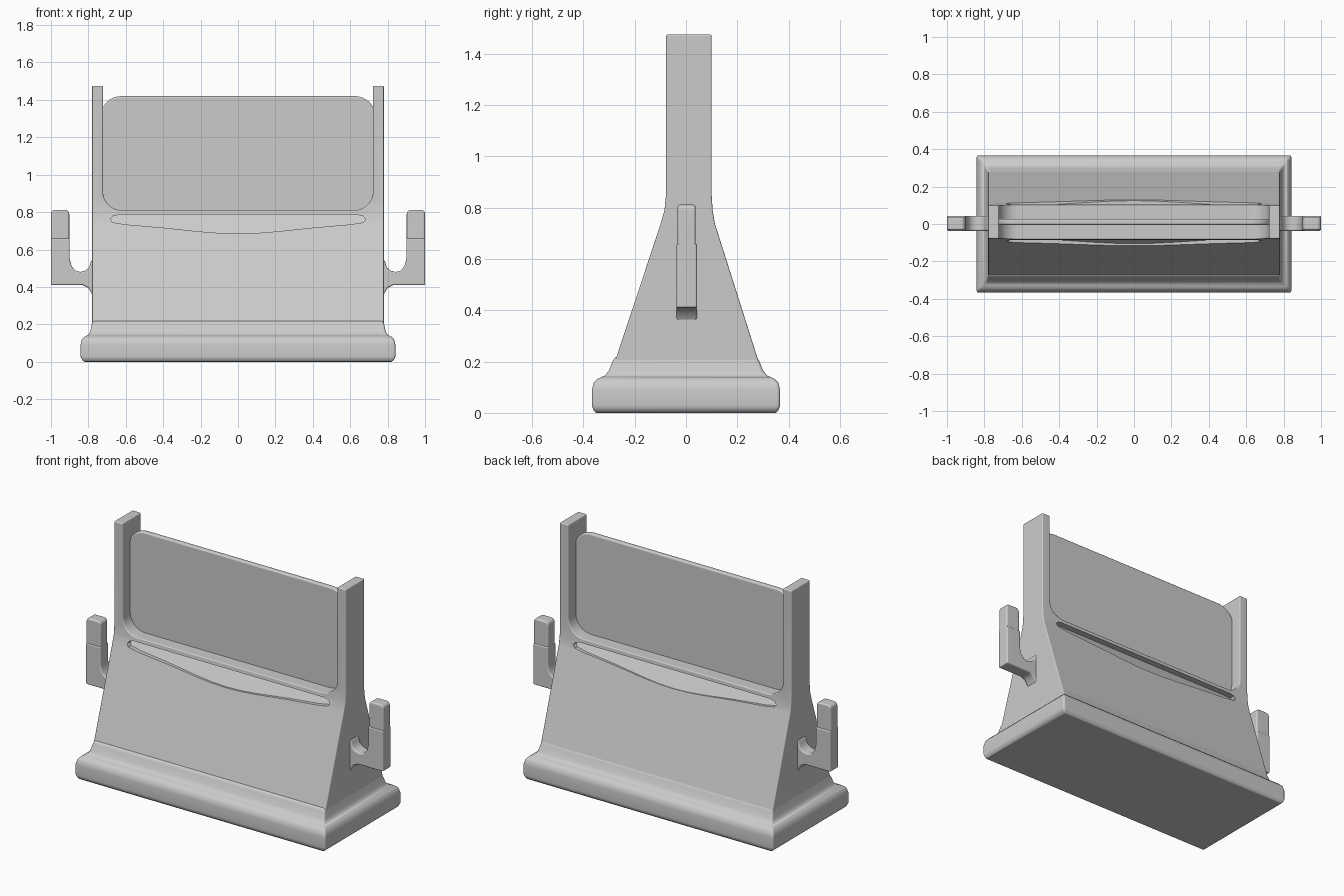
import bpy, bmesh, math

if "Cube" in bpy.data.objects:
    bpy.data.objects.remove(bpy.data.objects["Cube"])


def make(name, bm):
    bmesh.ops.recalc_face_normals(bm, faces=bm.faces)
    me = bpy.data.meshes.new(name)
    bm.to_mesh(me)
    bm.free()
    ob = bpy.data.objects.new(name, me)
    bpy.context.collection.objects.link(ob)
    return ob


def loft(name, rings):
    """Skin a list of closed rings and cap both ends."""
    bm = bmesh.new()
    vs = [[bm.verts.new(p) for p in r] for r in rings]
    n = len(vs[0])
    for a, b in zip(vs, vs[1:]):
        for i in range(n):
            j = (i + 1) % n
            bm.faces.new((a[i], a[j], b[j], b[i]))
    bm.faces.new(vs[0])
    bm.faces.new(vs[-1])
    return make(name, bm)


def slab(name, pts, y0, y1):
    """Front outline (x, z) extruded along y."""
    return loft(name, [[(x, y, z) for x, z in pts] for y in (y0, y1)])


def rounded(x0, x1, z0, z1, rb, rt, n=8):
    """Rectangle with bottom radius rb and top radius rt."""
    pts = []
    for cx, cz, r, start in ((x1 - rb, z0 + rb, rb, 270), (x1 - rt, z1 - rt, rt, 0),
                             (x0 + rt, z1 - rt, rt, 90), (x0 + rb, z0 + rb, rb, 180)):
        for i in range(n + 1):
            a = math.radians(start + 90 * i / n)
            pts.append((cx + r * math.cos(a), cz + r * math.sin(a)))
    return pts


def bevel(ob, width, seg=4):
    m = ob.modifiers.new("bevel", 'BEVEL')
    m.width, m.segments = width, seg
    m.limit_method, m.angle_limit = 'ANGLE', math.radians(40)


def cut(ob, cutter):
    m = ob.modifiers.new("cut", 'BOOLEAN')
    m.operation, m.object, m.solver = 'DIFFERENCE', cutter, 'EXACT'


def finish(ob):
    bpy.ops.object.select_all(action='DESELECT')
    bpy.context.view_layer.objects.active = ob
    ob.select_set(True)
    for m in list(ob.modifiers):
        bpy.ops.object.modifier_apply(modifier=m.name)
    bpy.ops.object.shade_smooth_by_angle(angle=math.radians(35))
    w = ob.modifiers.new("normals", 'WEIGHTED_NORMAL')
    w.keep_sharp = True


# Rounded plinth flaring into the body
plinth = [(.82, .35, 0), (.833, .36, .006), (.842, .367, .03), (.842, .367, .09),
          (.835, .36, .118), (.82, .343, .134), (.80, .318, .145),
          (.789, .301, .163), (.782, .287, .2), (.775, .275, .22)]
base = loft("base", [[(-a, -b, z), (a, -b, z), (a, b, z), (-a, b, z)] for a, b, z in plinth])
bevel(base, .012, 3)
finish(base)

# Wedge body with two posts, from one side profile
side = [(-.31, .1), (.315, .1), (.112, .74), (.104, .79), (.1, .85), (.1, 1.475),
        (-.078, 1.475), (-.078, .85), (-.084, .79), (-.098, .74)]
body = loft("body", [[(x, y, z) for y, z in side] for x in (-.78, .78)])
opening = slab("opening_cutter", rounded(-.722, .722, .81, 1.8, .1, .1), -.5, .5)
cut(body, opening)
bevel(body, .022)

# Crescent grooves under the panel, front and back, deepest at the top
crescent = [(-.64, .785), (-.67, .778), (-.682, .762), (-.67, .745), (-.6, .734),
            (-.4, .717), (-.2, .696), (-.1, .688), (0, .685)]
crescent += [(-x, z) for x, z in crescent[-2::-1]]
cutters = [opening]
for s, off in ((-1, 0), (1, .02)):
    inner = [(x, s * (.045 + off + (.785 - z) * .6), z) for x, z in crescent]
    outer = [(x, s * .3, z) for x, z in crescent]
    g = loft("groove_cutter", [inner, outer])
    cut(body, g)
    cutters.append(g)
finish(body)
for c in cutters:
    bpy.data.objects.remove(c)

# Thin centre panel between the posts
panel = slab("panel", rounded(-.735, .735, .78, 1.42, .03, .11), -.005, .027)
bevel(panel, .01, 3)
finish(panel)

# Side hooks: flared arm with a slimmer knob on top
arm = [(.77, .35), (.785, .37), (.80, .395), (.83, .41), (1.0, .41), (1.0, .66),
       (.9, .66), (.9, .55), (.89, .51), (.87, .488), (.845, .48), (.815, .487),
       (.795, .505), (.785, .54), (.77, .55)]
for s, label in ((-1, "left"), (1, "right")):
    hook = slab(label + "_hook", [(s * x, z) for x, z in arm], -.037, .043)
    bevel(hook, .014)
    finish(hook)
    knob = slab(label + "_knob", [(s * x, z) for x, z in rounded(.902, 1.0, .6, .812, .02, .022, 4)],
                -.033, .038)
    bevel(knob, .01, 3)
    finish(knob)
